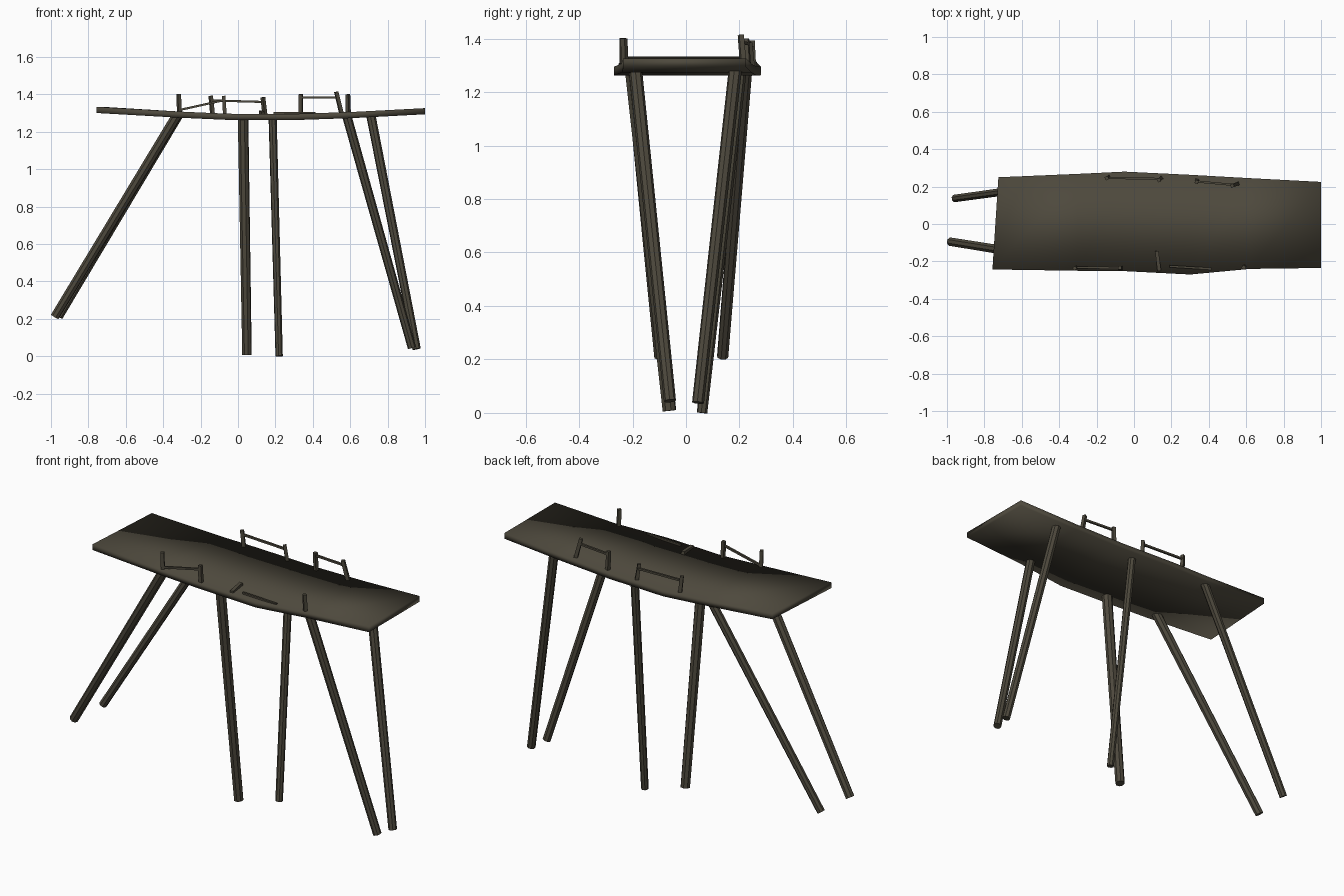
import bpy, bmesh, math
from mathutils import Vector

wood = bpy.data.materials.new("dark weathered wood")
wood.diffuse_color = (0.075, 0.066, 0.046, 1)


def finish(name, bm, smooth):
    bmesh.ops.recalc_face_normals(bm, faces=bm.faces)
    me = bpy.data.meshes.new(name)
    bm.to_mesh(me)
    bm.free()
    me.materials.append(wood)
    for p in me.polygons:
        p.use_smooth = smooth
    ob = bpy.data.objects.new(name, me)
    bpy.context.scene.collection.objects.link(ob)
    return ob


def stick(name, a, b, r1, r2, sides, smooth=False):
    """Tapered straight pole from a to b."""
    a, b = Vector(a), Vector(b)
    d = b - a
    bm = bmesh.new()
    bmesh.ops.create_cone(bm, cap_ends=True, segments=sides,
                          radius1=r1, radius2=r2, depth=d.length)
    # square sticks get their flat sides facing the axes
    turn = math.pi / sides
    q = d.to_track_quat('Z', 'Y')
    for v in bm.verts:
        c, s = math.cos(turn), math.sin(turn)
        p = Vector((v.co.x * c - v.co.y * s, v.co.x * s + v.co.y * c, v.co.z))
        v.co = (a + b) / 2 + q @ p
    return finish(name, bm, smooth)


# Sagging deck: front x, front y, back x, back y, top z for each section
sections = [(-0.757, -0.243, -0.725, 0.25, 1.333),
            (-0.30, -0.250, -0.30, 0.268, 1.307),
            (-0.05, -0.252, -0.05, 0.28, 1.296),
            (0.30, -0.270, 0.30, 0.263, 1.295),
            (0.62, -0.240, 0.62, 0.245, 1.306),
            (1.00, -0.235, 1.00, 0.225, 1.326)]
bm = bmesh.new()
rings = []
for xf, yf, xb, yb, z in sections:
    rings.append([bm.verts.new(c) for c in ((xf, yf, z), (xb, yb, z),
                                            (xb, yb, z - 0.033), (xf, yf, z - 0.033))])
for r, s in zip(rings, rings[1:]):
    for i in range(4):
        j = (i + 1) % 4
        bm.faces.new((r[i], r[j], s[j], s[i]))
bm.faces.new(rings[0])
bm.faces.new(rings[-1])
finish("deck", bm, True)

# Six splayed support legs
legs = {"left_front_leg": ((-0.325, -0.20, 1.29), (-0.98, -0.095, 0.21), 0.027),
        "left_back_leg": ((-0.315, 0.225, 1.29), (-0.957, 0.137, 0.21), 0.024),
        "middle_front_leg": ((0.027, -0.20, 1.28), (0.048, -0.062, 0.008), 0.029),
        "middle_back_leg": ((0.185, 0.205, 1.28), (0.22, 0.060, 0.0), 0.022),
        "right_front_leg": ((0.580, -0.19, 1.29), (0.93, -0.060, 0.045), 0.025),
        "right_back_leg": ((0.710, 0.185, 1.29), (0.955, 0.045, 0.038), 0.025)}
for name, (top, foot, r) in legs.items():
    stick(name, foot, top, r * 0.9, r, 8)

# Railing posts: foot and tip, one leaning and one fallen onto the deck
posts = [((-0.313, -0.235, 1.29), (-0.317, -0.237, 1.402)),
         ((-0.070, -0.235, 1.28), (-0.076, -0.235, 1.392)),
         ((0.590, -0.228, 1.29), (0.587, -0.232, 1.400)),
         ((0.135, -0.250, 1.296), (0.122, -0.145, 1.304)),
         ((-0.135, 0.250, 1.28), (-0.146, 0.245, 1.392)),
         ((0.145, 0.245, 1.28), (0.133, 0.235, 1.384)),
         ((0.337, 0.232, 1.28), (0.335, 0.225, 1.400)),
         ((0.555, 0.215, 1.29), (0.525, 0.205, 1.413))]
for i, (a, b) in enumerate(posts):
    stick("railing_post_%d" % (i + 1), a, b, 0.014, 0.013, 4)

# Thin crossbars, one slipped down and one lying on the deck
bars = [((-0.313, -0.232, 1.316), (-0.073, -0.235, 1.369)),
        ((0.190, -0.226, 1.299), (0.415, -0.240, 1.299)),
        ((-0.143, 0.247, 1.367), (0.138, 0.241, 1.359)),
        ((0.336, 0.227, 1.382), (0.533, 0.209, 1.384))]
for i, (a, b) in enumerate(bars):
    stick("railing_bar_%d" % (i + 1), a, b, 0.008, 0.008, 4)
